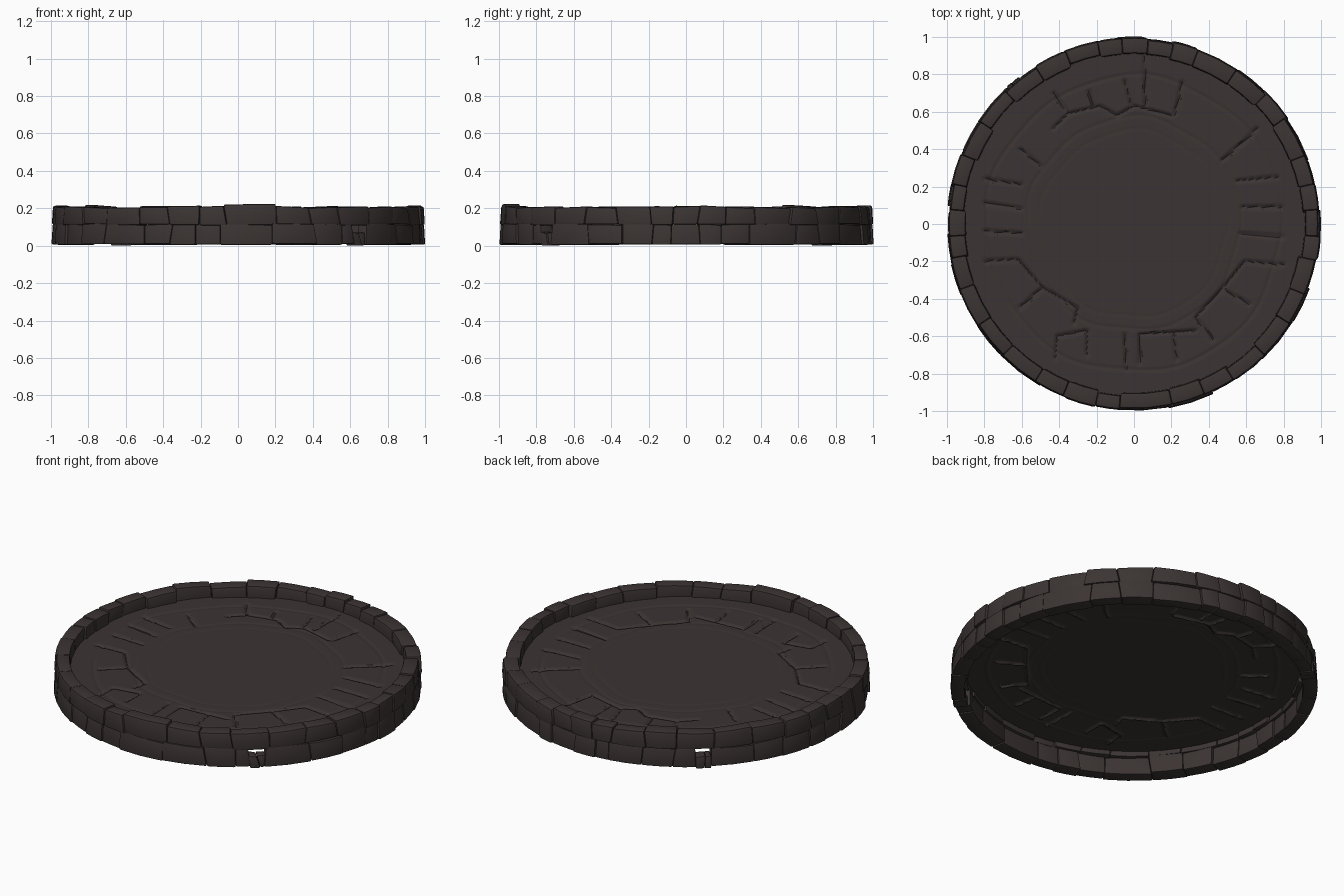
import bpy, bmesh, math, random

if "Cube" in bpy.data.objects:
    bpy.data.objects.remove(bpy.data.objects["Cube"])

random.seed(7)
stone = bpy.data.materials.new("dark_brown_stone")
stone.diffuse_color = (0.044, 0.034, 0.033, 1)
stone.use_nodes = True
stone.node_tree.nodes["Principled BSDF"].inputs["Base Color"].default_value = stone.diffuse_color


def finish(bm, name, angle):
    me = bpy.data.meshes.new(name)
    bmesh.ops.recalc_face_normals(bm, faces=bm.faces)
    bm.to_mesh(me)
    bm.free()
    me.materials.append(stone)
    ob = bpy.data.objects.new(name, me)
    bpy.context.collection.objects.link(ob)
    bpy.ops.object.select_all(action='DESELECT')
    ob.select_set(True)
    bpy.context.view_layer.objects.active = ob
    bpy.ops.object.shade_smooth_by_angle(angle=math.radians(angle))
    return ob


def polar(r, deg, z):
    a = math.radians(deg)
    return (r * math.cos(a), r * math.sin(a), z)


# Joint angles of the rim stones, anticlockwise from +x
joints = [-176, -169, -159.5, -146.5, -135, -122, -112, -102, -94, -78, -67, -57,
          -45, -33, -22, -11, -4, 4, 12.5, 22, 34.5, 45, 56, 70, 78, 86, 94, 101,
          112, 122, 134, 146.5, 158, 168, 176]


def course(name, angles, z_range, r_in, r_out, bevel):
    """One ring of bevelled, slightly uneven stones."""
    bm = bmesh.new()
    n = len(angles)
    slant = [random.uniform(-0.6, 0.6) for _ in angles]
    for i in range(n):
        a0, a1 = angles[i], angles[(i + 1) % n]
        s0, s1 = slant[i], slant[(i + 1) % n]
        if a1 < a0:
            a1 += 360
        z0, z1 = z_range(a0, a1)
        ro = r_out + random.uniform(-0.009, 0.006)
        ri = r_in + random.uniform(-0.012, 0.012)
        tilt = random.uniform(-0.005, 0.005)
        rings = []
        for t in (0, 0.5, 1):
            slope = tilt * (2 * t - 1)
            lo = a0 - s0 + t * ((a1 - s1) - (a0 - s0))
            hi = a0 + s0 + t * ((a1 + s1) - (a0 + s0))
            rings.append([bm.verts.new(p) for p in (
                polar(ri, lo, z0), polar(ro, lo, z0),
                polar(ro - 0.006, hi, z1 + slope), polar(ri + 0.004, hi, z1 + slope))])
        for a, b in zip(rings, rings[1:]):
            for k in range(4):
                bm.faces.new((a[k], a[(k + 1) % 4], b[(k + 1) % 4], b[k]))
        bm.faces.new(rings[0])
        bm.faces.new(rings[-1][::-1])
    bmesh.ops.recalc_face_normals(bm, faces=bm.faces)
    sharp = [e for e in bm.edges if e.calc_face_angle(0) > 0.7]
    bmesh.ops.bevel(bm, geom=sharp, offset=bevel, segments=2, profile=0.6,
                    affect='EDGES', clamp_overlap=True)
    return finish(bm, name, 35)


def upper_z(a0, a1):
    if a0 == -94:  # the one stone standing proud at the front
        return 0.11, 0.222
    return 0.113 + random.uniform(-0.005, 0.002), 0.21 + random.uniform(-0.007, 0.004)


def lower_z(a0, a1):
    if a1 - a0 < 3.5:  # broken stones leaving a small hole
        return 0.0, 0.07
    return random.uniform(0.004, 0.01), 0.115 + random.uniform(-0.003, 0.004)


# Two courses of rim stones
course("upper_rim_stones", joints, upper_z, 0.905, 0.997, 0.011)
low = [a + random.uniform(-2, 2) for a in joints]
low = sorted(low + [-51.5, -48.5, 128.0, 131.0])
course("lower_rim_stones", low, lower_z, 0.915, 0.998, 0.009)

# Cracks between the flagstones, as polylines on the floor
cracks = [
    [(-.43, .51), (-.35, .59), (-.18, .63), (-.09, .58), (0, .63), (.2, .58)],
    [(-.43, .7), (-.36, .6)], [(-.24, .71), (-.21, .62)], [(-.05, .77), (-.01, .62)],
    [(.06, .9), (.06, .64)], [(.26, .76), (.22, .59)],
    [(.47, .34), (.6, .45), (.66, .51)],
    [(.55, .23), (.77, .25)], [(.58, .09), (.79, .09)], [(.57, -.05), (.8, -.07)],
    [(.8, -.22), (.59, -.2), (.47, -.35), (.62, -.43)],
    [(.47, -.35), (.33, -.5), (.42, -.62)],
    [(.33, -.57), (.04, -.59)], [(.21, -.58), (.23, -.73)], [(.03, -.59), (.03, -.75)],
    [(-.05, -.59), (-.04, -.78)], [(-.25, -.7), (-.25, -.57), (-.41, -.6), (-.42, -.72)],
    [(-.32, -.53), (-.3, -.45), (-.49, -.34), (-.61, -.45)],
    [(-.49, -.34), (-.62, -.19), (-.8, -.2)],
    [(-.6, -.05), (-.8, -.04)], [(-.6, .08), (-.8, .11)], [(-.6, .21), (-.8, .24)],
    [(-.61, .4), (-.5, .31)],
]
segments = [(p, q) for c in cracks for p, q in zip(c, c[1:])]


def seg_dist(x, y, p, q):
    dx, dy = q[0] - p[0], q[1] - p[1]
    t = max(0, min(1, ((x - p[0]) * dx + (y - p[1]) * dy) / (dx * dx + dy * dy)))
    return math.hypot(x - p[0] - t * dx, y - p[1] - t * dy)


def floor_z(r, a):
    x, y = r * math.cos(a), r * math.sin(a)
    z = 0.143
    if 0.3 < r < 0.93:
        d = min(seg_dist(x, y, p, q) for p, q in segments)
        z -= 0.013 * math.exp(-(d / 0.008) ** 2)
        # faint worn rings inside and outside the flagstones
        wob = 0.008 * math.sin(5 * a) + 0.006 * math.sin(9 * a + 1)
        for ring, depth in ((0.5, 0.0015), (0.57, 0.003), (0.79, 0.004)):
            z -= depth * math.exp(-((r - ring - wob) / 0.009) ** 2)
    return z


# Paved floor: a single open sheet, hollow underneath
bm = bmesh.new()
N = 400
radii = [0.15, 0.3, 0.42] + [0.44 + 0.0075 * i for i in range(66)]
centre = bm.verts.new((0, 0, 0.143))
prev = None
for r in radii:
    ring = []
    for k in range(N):
        a = 2 * math.pi * k / N
        ring.append(bm.verts.new((r * math.cos(a), r * math.sin(a), floor_z(r, a))))
    for k in range(N):
        j = (k + 1) % N
        if prev:
            bm.faces.new((prev[k], ring[k], ring[j], prev[j]))
        else:
            bm.faces.new((centre, ring[k], ring[j]))
    prev = ring
finish(bm, "paved_floor", 40)
